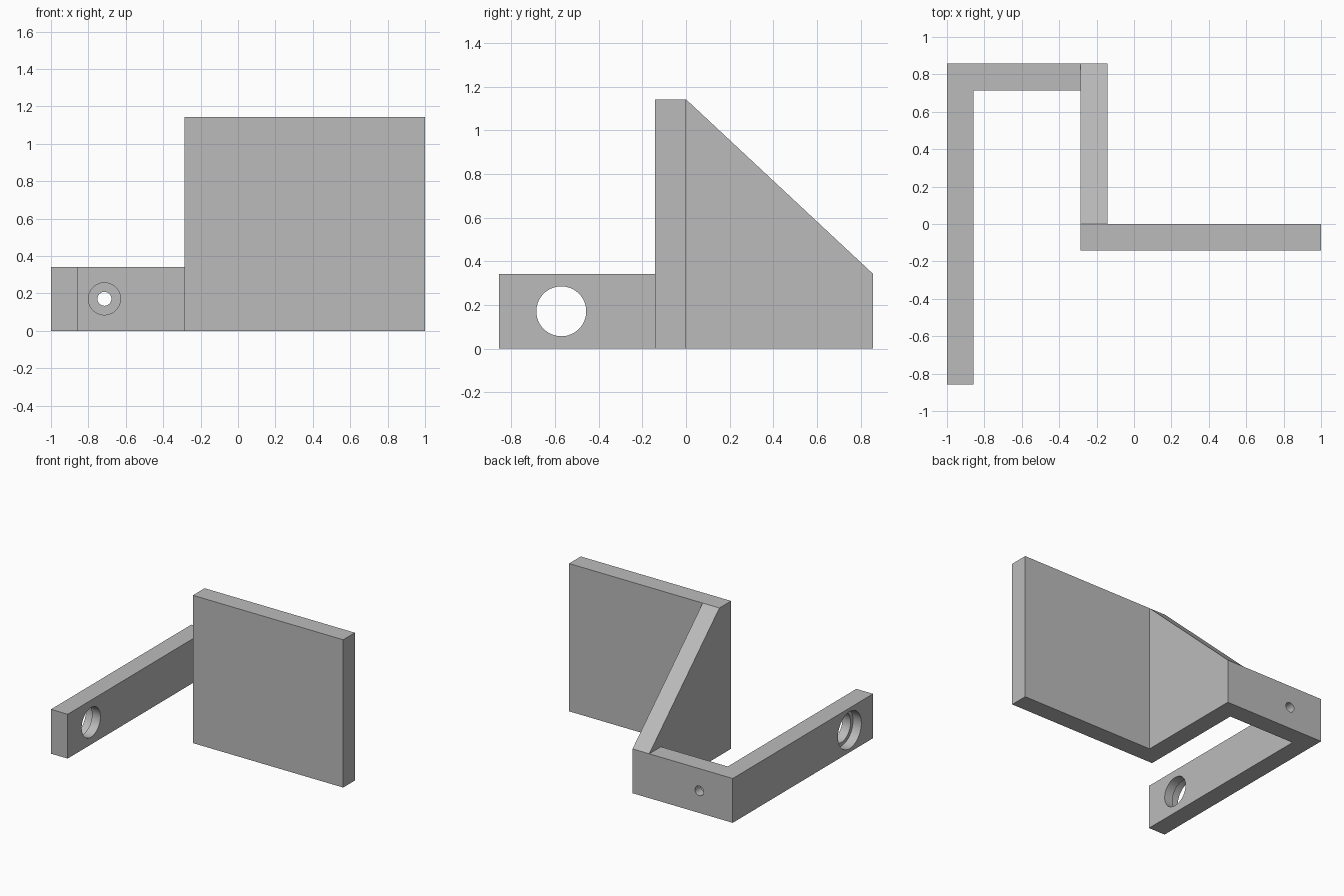
import bpy
import bmesh
import math

old = bpy.data.objects.get("Cube")
if old:
    bpy.data.objects.remove(old, do_unlink=True)

U = 1 / 7            # wall thickness, the module of the bracket
ARM_H = 2.4 * U      # height of the arm
TOP = 8 * U          # height of the plate
BACK = 6 * U         # rear face

grey = bpy.data.materials.new("plain grey")
grey.use_nodes = True
colour = (0.5, 0.5, 0.5, 1)
grey.diffuse_color = colour
grey.node_tree.nodes["Principled BSDF"].inputs["Base Color"].default_value = colour


def link(name, bm):
    bmesh.ops.recalc_face_normals(bm, faces=bm.faces)
    mesh = bpy.data.meshes.new(name)
    bm.to_mesh(mesh)
    bm.free()
    mesh.materials.append(grey)
    obj = bpy.data.objects.new(name, mesh)
    bpy.context.collection.objects.link(obj)
    return obj


def extrude(name, points, direction):
    """Solid made by sweeping a flat outline along a vector."""
    bm = bmesh.new()
    face = bm.faces.new([bm.verts.new(p) for p in points])
    result = bmesh.ops.extrude_face_region(bm, geom=[face], use_keep_orig=True)
    moved = [v for v in result["geom"] if isinstance(v, bmesh.types.BMVert)]
    bmesh.ops.translate(bm, verts=moved, vec=direction)
    return link(name, bm)


def drill(target, name, radius, centre, depth, axis):
    """Cut a round hole along x or y through the target."""
    turn = (0, math.pi / 2, 0) if axis == "x" else (math.pi / 2, 0, 0)
    bpy.ops.mesh.primitive_cylinder_add(vertices=64, radius=radius, depth=depth,
                                        location=centre, rotation=turn)
    cutter = bpy.context.object
    cutter.name = name
    cutter.hide_render = True
    cutter.data.materials.append(grey)
    mod = target.modifiers.new(name, "BOOLEAN")
    mod.operation = "DIFFERENCE"
    mod.solver = "EXACT"
    mod.object = cutter
    bpy.context.view_layer.objects.active = target
    bpy.ops.object.modifier_apply(modifier=name)
    bpy.data.objects.remove(cutter, do_unlink=True)


# L-shaped arm: long side bar and short rear bar in one piece
arm = extrude("arm", [(-1, -BACK, 0), (-6 * U, -BACK, 0), (-6 * U, 5 * U, 0),
                      (-2 * U, 5 * U, 0), (-2 * U, BACK, 0), (-1, BACK, 0)],
              (0, 0, ARM_H))

# Sloping web that joins the arm to the plate
web = extrude("web", [(-2 * U, 0, 0), (-2 * U, BACK, 0),
                      (-2 * U, BACK, ARM_H), (-2 * U, 0, TOP)], (U, 0, 0))

# Upright front plate
plate = extrude("plate", [(-2 * U, -U, 0), (1, -U, 0), (1, 0, 0), (-2 * U, 0, 0)],
                (0, 0, TOP))

# Stepped holes: wide recess outside on the side bar, inside on the rear bar
mid = ARM_H / 2
drill(arm, "side_hole", 0.8 * U, (-6.5 * U, -4 * U, mid), 2 * U, "x")
drill(arm, "side_recess", U, (-1, -4 * U, mid), U, "x")
drill(arm, "rear_hole", 0.26 * U, (-5 * U, 5.5 * U, mid), 2 * U, "y")
drill(arm, "rear_recess", 0.6 * U, (-5 * U, 5 * U, mid), U, "y")

# Smooth the bores, keep every edge sharp
bpy.ops.object.select_all(action="DESELECT")
arm.select_set(True)
bpy.context.view_layer.objects.active = arm
bpy.ops.object.shade_smooth_by_angle(angle=math.radians(30))
